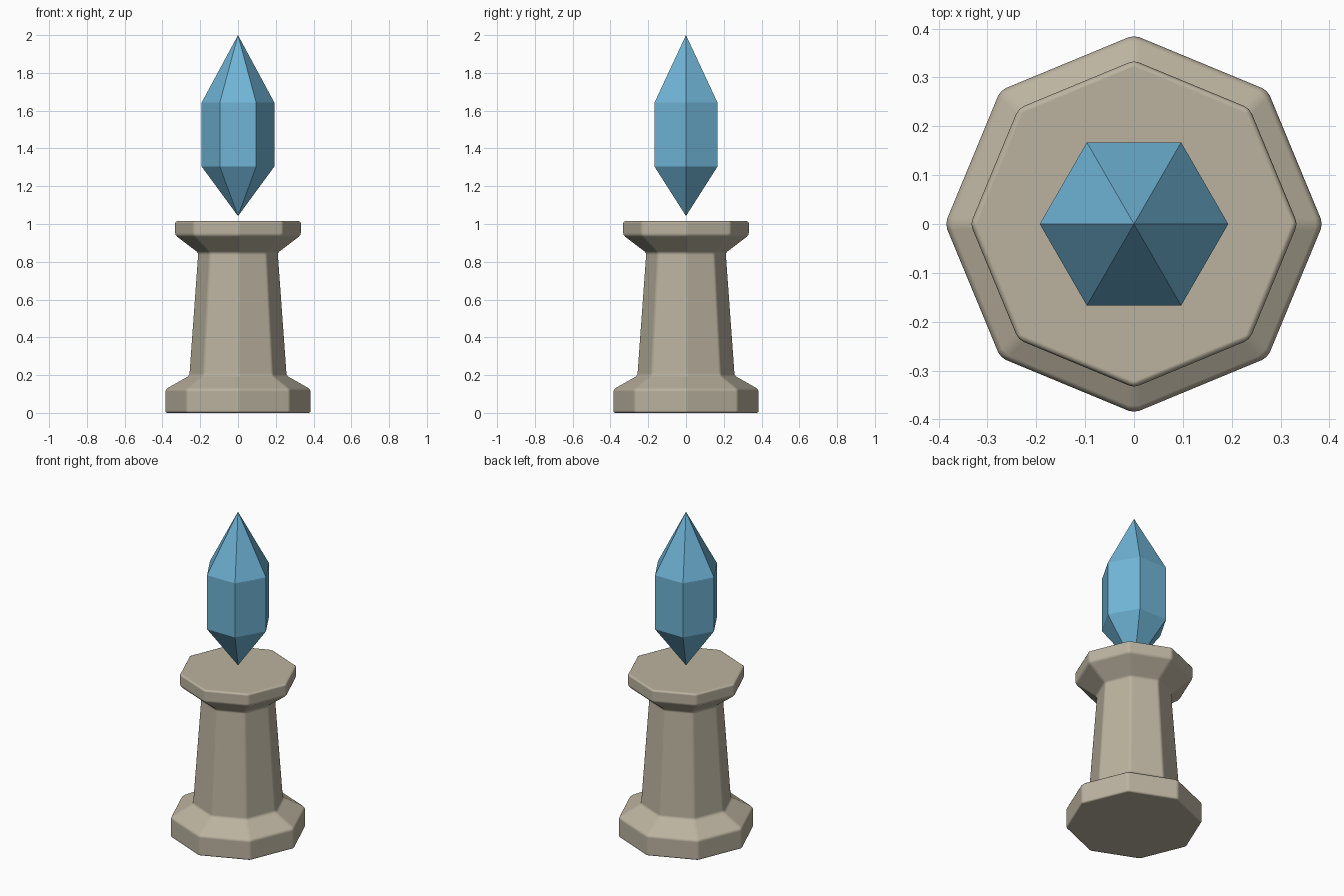
import bpy, bmesh, math

cube = bpy.data.objects.get("Cube")
if cube:
    bpy.data.objects.remove(cube, do_unlink=True)


def make_material(name, rgb):
    mat = bpy.data.materials.new(name)
    mat.use_nodes = True
    color = (*rgb, 1.0)
    mat.diffuse_color = color
    mat.node_tree.nodes["Principled BSDF"].inputs["Base Color"].default_value = color
    return mat


def turned_prism(name, profile, sides, mat):
    """Stack of regular polygons from (radius, z) pairs; radius 0 makes a point."""
    bm = bmesh.new()
    rings = []
    for r, z in profile:
        count = sides if r > 0 else 1
        rings.append([bm.verts.new((r * math.cos(math.tau * i / sides),
                                    r * math.sin(math.tau * i / sides), z))
                      for i in range(count)])
    for low, high in zip(rings, rings[1:]):
        for i in range(sides):
            j = (i + 1) % sides
            corners = [low[i % len(low)], low[j % len(low)],
                       high[j % len(high)], high[i % len(high)]]
            bm.faces.new(list(dict.fromkeys(corners)))
    for ring in (rings[0], rings[-1]):
        if len(ring) > 1:
            bm.faces.new(ring)
    bmesh.ops.recalc_face_normals(bm, faces=bm.faces)
    mesh = bpy.data.meshes.new(name)
    bm.to_mesh(mesh)
    bm.free()
    mesh.materials.append(mat)
    obj = bpy.data.objects.new(name, mesh)
    bpy.context.collection.objects.link(obj)
    return obj


stone = make_material("warm stone", (0.50, 0.45, 0.35))
blue = make_material("crystal blue", (0.16, 0.46, 0.68))

# Octagonal pedestal: foot, tapered shaft and flared cap with softened edges
pedestal = turned_prism("pedestal", [(0.387, 0), (0.387, 0.125), (0.26, 0.197),
                                     (0.213, 0.848), (0.335, 0.94), (0.335, 1.015)],
                        8, stone)
bevel = pedestal.modifiers.new("soft edges", "BEVEL")
bevel.width = 0.012
bevel.segments = 2
bevel.limit_method = "ANGLE"
bevel.angle_limit = math.radians(20)
bevel.harden_normals = True
pedestal.data.shade_smooth()

# Faceted six-sided crystal floating above the cap
turned_prism("crystal", [(0, 1.042), (0.193, 1.305), (0.193, 1.642), (0, 2.0)], 6, blue)
